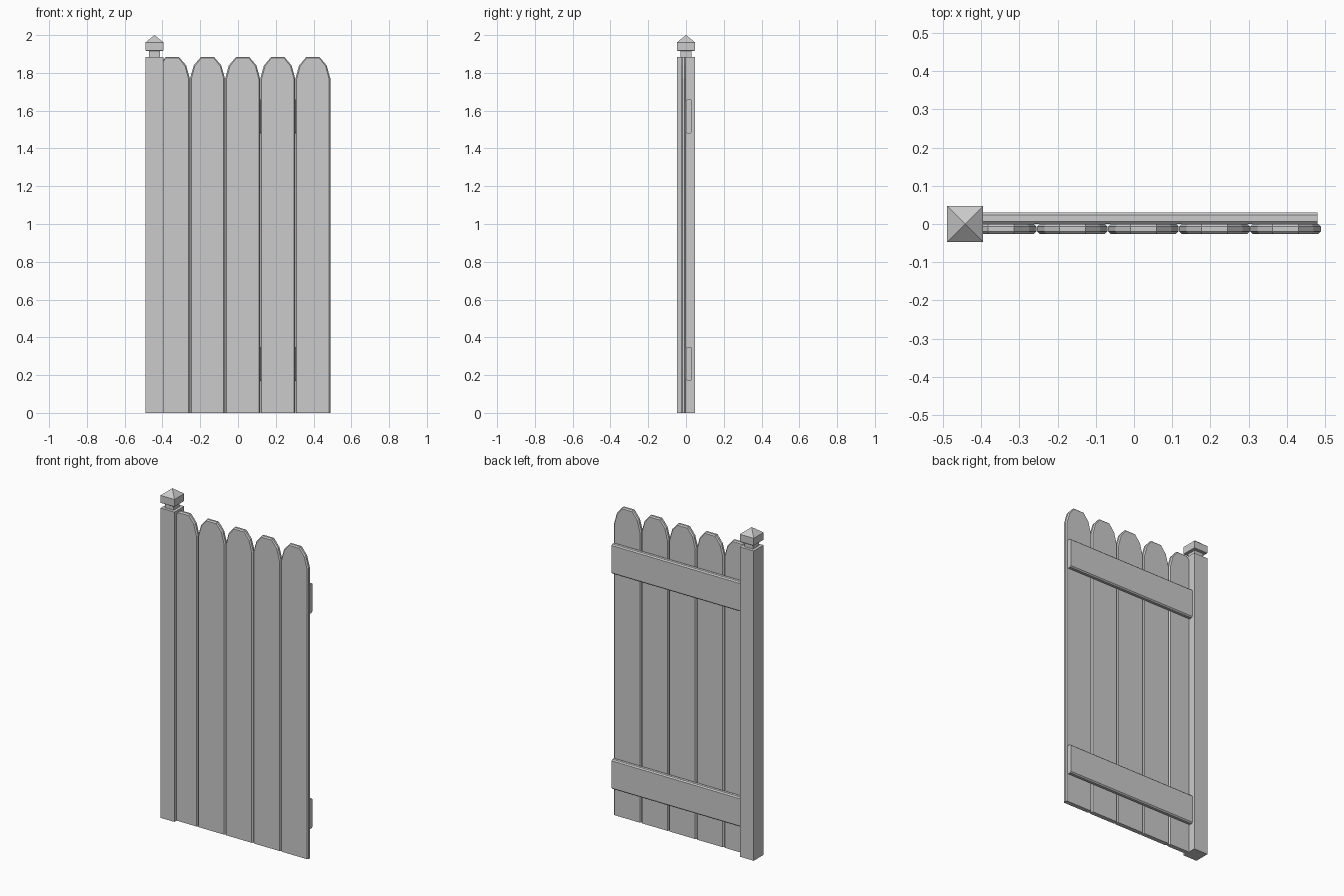
import bpy, bmesh

if "Cube" in bpy.data.objects:
    bpy.data.objects.remove(bpy.data.objects["Cube"])


def loft(name, rings):
    """Skin equal-length point rings into a closed solid."""
    bm = bmesh.new()
    loops = [[bm.verts.new(p) for p in r] for r in rings]
    n = len(loops[0])
    for a, b in zip(loops, loops[1:]):
        for i in range(n):
            j = (i + 1) % n
            bm.faces.new((a[i], a[j], b[j], b[i]))
    bm.faces.new(loops[0])
    bm.faces.new(loops[-1])
    bmesh.ops.remove_doubles(bm, verts=bm.verts, dist=1e-6)
    bmesh.ops.recalc_face_normals(bm, faces=bm.faces)
    mesh = bpy.data.meshes.new(name)
    bm.to_mesh(mesh)
    bm.free()
    ob = bpy.data.objects.new(name, mesh)
    bpy.context.collection.objects.link(ob)
    return ob


def square(x, half, z):
    return [(x + sx * half, sy * half, z) for sx, sy in ((-1, -1), (1, -1), (1, 1), (-1, 1))]


# post, neck and pyramid cap
PX, PH = -0.442, 0.047
post = loft("post", [square(PX, PH, 0), square(PX, PH, 1.885)])
loft("post_neck", [square(PX, 0.029, 1.88), square(PX, 0.029, 1.92)])
loft("post_cap", [square(PX, PH - 0.002, 1.916), square(PX, PH, 1.918),
                  square(PX, PH, 1.962), square(PX, 0.0005, 2.0)])

# boards with chamfered edges and scalloped tops
HALF, PITCH, BEV = 0.0925, 0.186, 0.007


def board_ring(cx, y, inset):
    w, t = HALF - inset, -inset
    right = [(w, 0), (w, 1.77 + t * 0.3), (0.073 - inset * 0.8, 1.84 + t * 0.6), (0.034, 1.885 + t)]
    pts = right + [(-x, z) for x, z in reversed(right)]
    return [(cx + x, y, z) for x, z in pts]


for i in range(5):
    cx = 0.489 - HALF - (4 - i) * PITCH
    loft(f"board_{i + 1}", [board_ring(cx, y, d) for y, d in
                            ((-0.026, BEV), (-0.019, 0), (-0.007, 0), (0.0, BEV))])

# back rails with chamfered long edges
for name, z0, z1 in (("lower_rail", 0.17, 0.35), ("upper_rail", 1.48, 1.66)):
    b = 0.007
    prof = [(0, z0 + b), (b, z0), (0.03 - b, z0), (0.03, z0 + b),
            (0.03, z1 - b), (0.03 - b, z1), (b, z1), (0, z1 - b)]
    loft(name, [[(x, y, z) for y, z in prof] for x in (-0.42, 0.48)])
